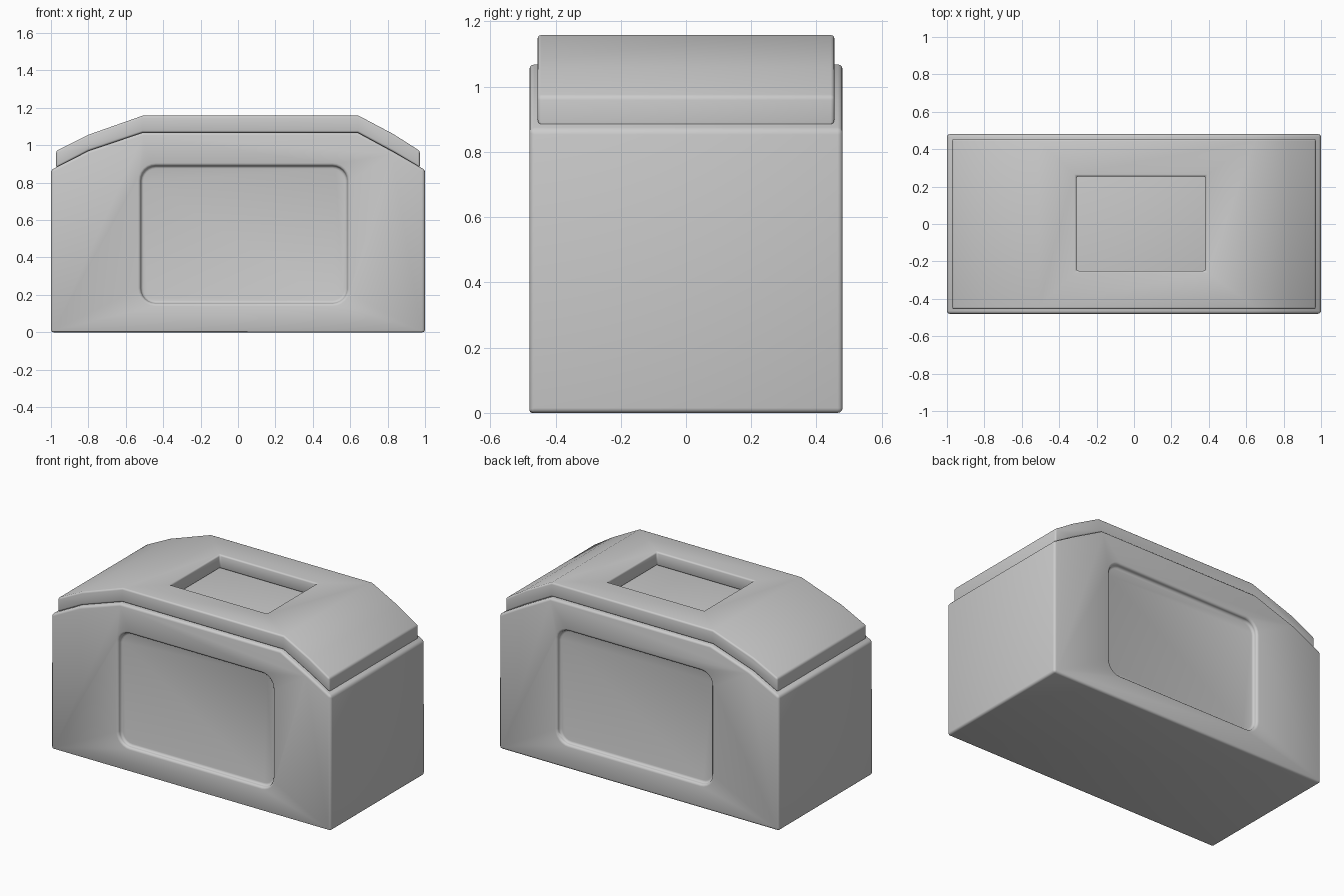
import bpy, bmesh, math
from mathutils import Matrix

if "Cube" in bpy.data.objects:
    bpy.data.objects.remove(bpy.data.objects["Cube"])


def prism(name, points, depth, to_world):
    """Extrude a 2D outline symmetrically along its local z axis."""
    bm = bmesh.new()
    face = bm.faces.new([bm.verts.new((u, v, -depth / 2)) for u, v in points])
    ext = bmesh.ops.extrude_face_region(bm, geom=[face])
    top = [g for g in ext["geom"] if isinstance(g, bmesh.types.BMVert)]
    bmesh.ops.translate(bm, verts=top, vec=(0, 0, depth))
    bmesh.ops.recalc_face_normals(bm, faces=bm.faces)
    bm.transform(to_world)
    mesh = bpy.data.meshes.new(name)
    bm.to_mesh(mesh)
    bm.free()
    ob = bpy.data.objects.new(name, mesh)
    bpy.context.collection.objects.link(ob)
    return ob


def upright(y=0):
    return Matrix.Translation((0, y, 0)) @ Matrix.Rotation(math.pi / 2, 4, 'X')


def rounded_rect(x0, x1, z0, z1, r, n=6):
    pts = []
    for k, (cx, cz) in enumerate([(x1 - r, z1 - r), (x0 + r, z1 - r),
                                  (x0 + r, z0 + r), (x1 - r, z0 + r)]):
        for i in range(n + 1):
            a = math.pi / 2 * (k + i / n)
            pts.append((cx + r * math.cos(a), cz + r * math.sin(a)))
    return pts


def finish(ob, cutters, width):
    """Cut recesses, round the sharp edges and shade smoothly."""
    bpy.ops.object.select_all(action='DESELECT')
    bpy.context.view_layer.objects.active = ob
    ob.select_set(True)
    for c in cutters:
        m = ob.modifiers.new("cut", 'BOOLEAN')
        m.operation, m.solver, m.object = 'DIFFERENCE', 'EXACT', c
        bpy.ops.object.modifier_apply(modifier=m.name)
        bpy.data.objects.remove(c)
    m = ob.modifiers.new("round", 'BEVEL')
    m.width, m.segments = width, 3
    m.limit_method, m.angle_limit = 'ANGLE', math.radians(40)
    bpy.ops.object.modifier_apply(modifier=m.name)
    bpy.ops.object.shade_smooth_by_angle(angle=math.radians(35))


# Body with recessed panels front and back
roof = [(0.64, 1.068), (-0.51, 1.068), (-0.8, 0.97)]
body = prism("body", [(-1, 0), (1, 0), (1, 0.868), (0.84, 0.96)] + roof + [(-1, 0.868)],
             0.96, upright())
panels = [prism("panel_cutter", rounded_rect(-0.52, 0.585, 0.155, 0.89, 0.08),
                0.06, upright(s * 0.48)) for s in (-1, 1)]
finish(body, panels, 0.015)

# Lid following the roof line, with a rectangular opening
lid = prism("lid", [(-0.972, 0.88), (-0.972, 0.97), (-0.8, 1.056), (-0.51, 1.158),
                    (0.645, 1.158), (0.83, 1.06), (0.972, 0.97), (0.972, 0.88),
                    (0.84, 0.96)] + roof, 0.91, upright())
opening = prism("opening_cutter", [(-0.308, -0.25), (0.383, -0.25), (0.383, 0.255), (-0.308, 0.255)],
                0.5, Matrix.Translation((0, 0, 1.1)))
finish(lid, [opening], 0.011)
